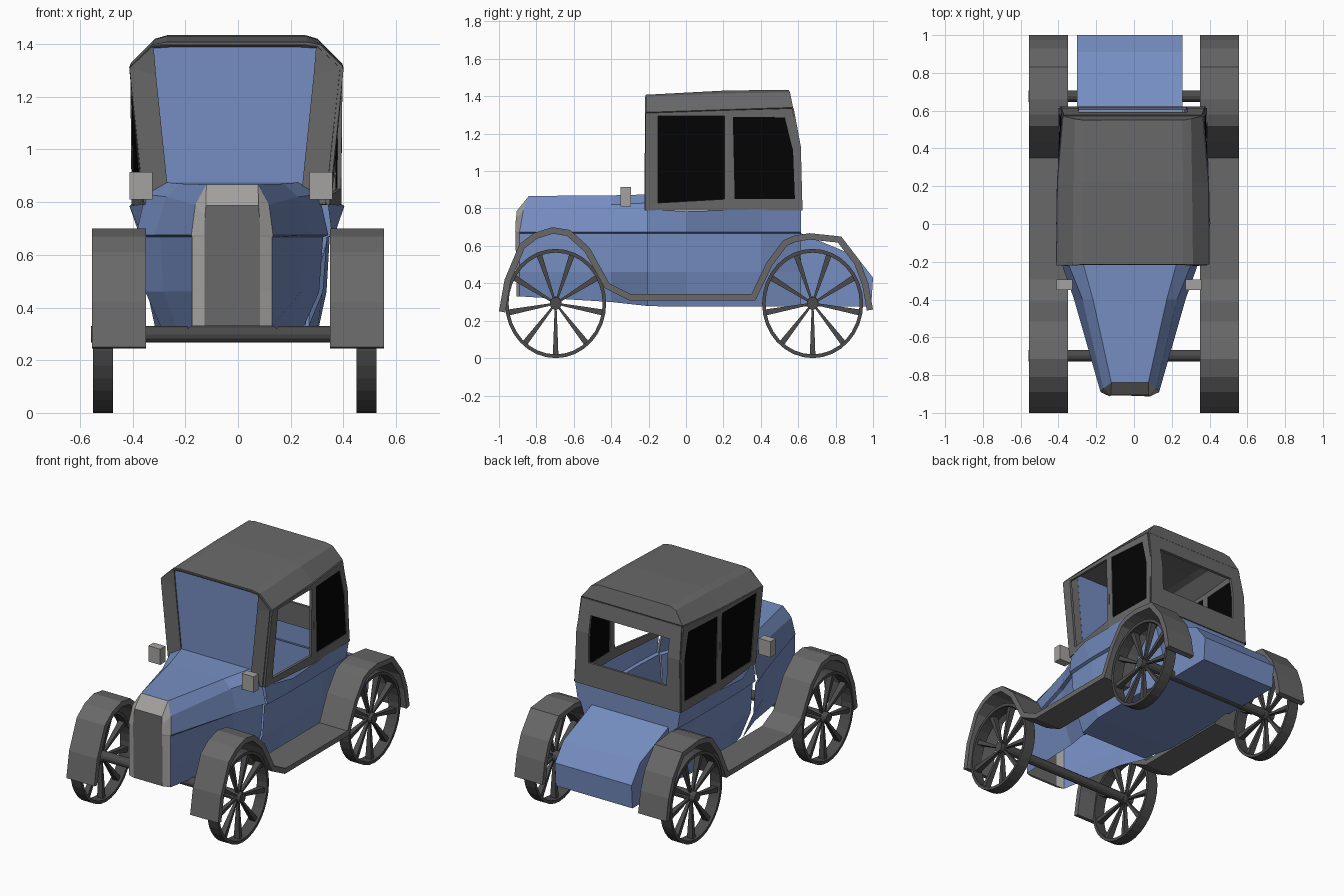
import bpy, bmesh, math
from mathutils import Vector, Matrix

if "Cube" in bpy.data.objects:
    bpy.data.objects.remove(bpy.data.objects["Cube"], do_unlink=True)


def material(name, r, g, b):
    m = bpy.data.materials.new(name)
    m.use_nodes = True
    m.diffuse_color = (r, g, b, 1)
    node = m.node_tree.nodes["Principled BSDF"]
    node.inputs["Base Color"].default_value = (r, g, b, 1)
    node.inputs["Roughness"].default_value = 0.8
    return m


BLUE = material("body_blue", 0.18, 0.27, 0.54)
GREY = material("canvas_grey", 0.14, 0.14, 0.14)
DARK = material("wheel_dark_grey", 0.07, 0.07, 0.07)
LIGHT = material("trim_light_grey", 0.37, 0.36, 0.35)
BLACK = material("window_black", 0.001, 0.001, 0.001)
BODY_X, CAB_X = -0.022, -0.006


def finish(name, bm, mat, x=0.0, thick=0.0, offset=0.0, recalc=True):
    if recalc:
        bmesh.ops.recalc_face_normals(bm, faces=bm.faces)
    mesh = bpy.data.meshes.new(name)
    bm.to_mesh(mesh)
    bm.free()
    mesh.materials.append(mat)
    ob = bpy.data.objects.new(name, mesh)
    ob.location.x = x
    bpy.context.collection.objects.link(ob)
    if thick:
        mod = ob.modifiers.new("thickness", "SOLIDIFY")
        mod.thickness, mod.offset = thick, offset
        mod.use_even_offset = True
    return ob


def bridge(bm, rings, closed=True):
    """Skin a list of point rings with quads and return the vertex rings."""
    vr = [[bm.verts.new(p) for p in ring] for ring in rings]
    n = len(rings[0])
    for a, b in zip(vr, vr[1:]):
        for i in range(n if closed else n - 1):
            j = (i + 1) % n
            bm.faces.new((a[i], a[j], b[j], b[i]))
    return vr


def mirrored(half):
    """Ring from a half outline: +x side as given, then -x side reversed."""
    return [Vector(p) for p in half] + [Vector((-x, y, z)) for x, y, z in reversed(half)]


def at_y(y, pts):
    return [(x, y, z) for x, z in pts]


def loft(name, rings, mat, x, closed=True, start=False, end=False, thick=0.0):
    bm = bmesh.new()
    vr = bridge(bm, rings, closed)
    if start:
        bm.faces.new(vr[0])
    if end:
        bm.faces.new(vr[-1])
    return finish(name, bm, mat, x, thick)


def plate(name, pts, mat, x=0.0, thick=0.008):
    bm = bmesh.new()
    bm.faces.new([bm.verts.new(p) for p in pts])
    return finish(name, bm, mat, x, thick)


def frame(name, outer, inner, mat, x=0.0):
    return loft(name, [outer, inner], mat, x, thick=0.016)


# Bonnet shell, open below: sloping upper sides overhang the lower sides at the belt line
nose = [(0.098, -0.84, 0.867), (0.14, -0.87, 0.79), (0.155, -0.89, 0.675),
        (0.152, -0.89, 0.667), (0.152, -0.89, 0.46), (0.152, -0.89, 0.33)]
bonnet = [
    nose,
    at_y(-0.4, [(0.195, 0.87), (0.25, 0.82), (0.295, 0.675), (0.272, 0.667), (0.262, 0.46), (0.2, 0.3)]),
    at_y(-0.2, [(0.25, 0.875), (0.33, 0.83), (0.365, 0.675), (0.345, 0.667), (0.33, 0.46), (0.25, 0.278)]),
]
loft("bonnet", [mirrored(s[::-1]) for s in bonnet], BLUE, BODY_X, closed=False)

# Hollow tub under the cab, open at the top and bulging beside the doors
tub = [
    at_y(-0.205, [(0.345, 0.795), (0.36, 0.675), (0.34, 0.667), (0.325, 0.46), (0.25, 0.278)]),
    at_y(0.0, [(0.408, 0.785), (0.37, 0.675), (0.352, 0.667), (0.34, 0.46), (0.3, 0.275)]),
    at_y(0.4, [(0.395, 0.795), (0.37, 0.675), (0.35, 0.667), (0.335, 0.46), (0.3, 0.275)]),
    at_y(0.615, [(0.385, 0.795), (0.365, 0.675), (0.345, 0.667), (0.28, 0.46), (0.27, 0.275)]),
]
loft("tub", [mirrored(s) for s in tub], BLUE, -0.004, closed=False, end=True)

# Rear luggage box
profile = [(0.56, 0.69), (0.91, 0.545), (1.0, 0.43), (0.99, 0.275), (0.56, 0.275)]
loft("rear_box", [[(x, y, z) for y, z in profile] for x in (-0.28, 0.28)], BLUE, BODY_X,
     start=True, end=True)

# Radiator: bevelled light surround with a grey core
core = [(0.1, -0.905, 0.787), (0.104, -0.91, 0.74), (0.106, -0.913, 0.675),
        (0.106, -0.912, 0.667), (0.106, -0.908, 0.46), (0.106, -0.905, 0.33)]
radiator = loft("radiator", [mirrored(nose), mirrored(core)], LIGHT, BODY_X, end=True)
radiator.data.materials.append(GREY)
radiator.data.polygons[-1].material_index = 1


# Cab side surface: half width from position along the car and height
def lerp(a, b, t):
    return a + (b - a) * t


def side(s, y, z):
    if y < 0.22:
        t = (y + 0.22) / 0.44
        low, high = lerp(0.345, 0.39, t), lerp(0.4, 0.395, t)
    else:
        t = (y - 0.22) / 0.38
        low, high = lerp(0.39, 0.385, t), lerp(0.395, 0.365, t)
    return (s * lerp(low, high, (z - 0.79) / 0.53), y, z)


front_wall = [(-0.215, 0.79), (0.228, 0.79), (0.228, 1.325), (-0.215, 1.31)]
front_hole = [(-0.15, 0.83), (0.207, 0.85), (0.205, 1.295), (-0.15, 1.295)]
rear_wall = [(0.228, 0.79), (0.615, 0.79), (0.606, 1.13), (0.568, 1.335), (0.228, 1.325)]
rear_hole = [(0.26, 0.85), (0.582, 0.85), (0.572, 1.11), (0.527, 1.287), (0.25, 1.29)]
for s, label in ((-1, "right"), (1, "left")):
    for where, wall, hole in (("front", front_wall, front_hole),
                              ("rear", rear_wall, rear_hole)):
        opening = [side(s, *p) for p in hole]
        frame(f"{label}_{where}_cab_side", [side(s, *p) for p in wall], opening, GREY, CAB_X)
        # the left front window is open
        if (label, where) != ("left", "front"):
            plate(f"{label}_{where}_window", opening, BLACK, CAB_X)

# Cab back with its open window
frame("cab_back",
      mirrored([(0.385, 0.615, 0.79), (0.378, 0.606, 1.13), (0.365, 0.568, 1.335)]),
      mirrored([(0.285, 0.611, 0.94), (0.287, 0.606, 1.13), (0.288, 0.585, 1.24)]), GREY, CAB_X)

# Roof with chamfered eaves, closed at the back
roof = [
    at_y(-0.215, [(0.4, 1.31), (0.315, 1.393), (0.265, 1.402)]),
    at_y(0.22, [(0.395, 1.325), (0.31, 1.41), (0.265, 1.425)]),
    [(0.365, 0.568, 1.335), (0.305, 0.552, 1.415), (0.26, 0.545, 1.428)],
]
loft("roof", [mirrored(r) for r in roof], GREY, CAB_X, closed=False, end=True, thick=0.012)

# Windscreen and its surround
frame("windscreen_frame",
      mirrored(at_y(-0.212, [(0.345, 0.79), (0.4, 1.31), (0.315, 1.393), (0.265, 1.402)])),
      mirrored(at_y(-0.203, [(0.25, 0.80), (0.3, 1.28), (0.309, 1.388), (0.25, 1.394)])),
      GREY, -0.012)
plate("windscreen", mirrored(at_y(-0.198, [(0.26, 0.80), (0.314, 1.395)])), BLUE, -0.014)

# Fenders joined by the running boards
path = [(-1.0, 0.25), (-0.97, 0.42), (-0.89, 0.61), (-0.81, 0.67), (-0.715, 0.7),
        (-0.62, 0.685), (-0.515, 0.59), (-0.41, 0.4), (-0.295, 0.342), (0.35, 0.342),
        (0.43, 0.51), (0.52, 0.63), (0.58, 0.655), (0.66, 0.668), (0.83, 0.65),
        (0.93, 0.52), (0.975, 0.4), (1.0, 0.26)]
for name, x0, x1 in (("right_fender", -0.555, -0.35), ("left_fender", 0.35, 0.555)):
    bm = bmesh.new()
    bridge(bm, [[(x1, y, z) for y, z in path], [(x0, y, z) for y, z in path]], closed=False)
    finish(name, bm, GREY, 0, 0.034, -1, recalc=False)


# Wheels: slightly oval hoop, nine flared spokes and a hub
def wheel(name, x, y):
    bm = bmesh.new()
    R, W, N = 0.292, 0.0375, 32
    rings = []
    for i in range(N + 1):
        a = math.tau * i / N
        rings.append([(w, r * math.cos(a), r * math.sin(a))
                      for w, r in ((-W, R), (W, R), (W, R - 0.02), (-W, R - 0.02))])
    bridge(bm, rings)
    bmesh.ops.remove_doubles(bm, verts=bm.verts, dist=0.0001)
    for i in range(9):
        a = math.tau * i / 9
        m = (Matrix.Rotation(a, 4, "X") @ Matrix.Translation((0, 0, -0.15))
             @ Matrix.Diagonal((1.3, 1, 1, 1)) @ Matrix.Rotation(math.pi / 4, 4, "Z"))
        bmesh.ops.create_cone(bm, cap_ends=True, segments=4, radius1=0.023,
                              radius2=0.008, depth=0.26, matrix=m)
    bmesh.ops.create_cone(bm, cap_ends=True, segments=12, radius1=0.034, radius2=0.034,
                          depth=0.07, matrix=Matrix.Rotation(math.pi / 2, 4, "Y"))
    bmesh.ops.scale(bm, vec=(1, 0.925, 1), verts=bm.verts)
    finish(name, bm, DARK).location = (x, y, R)


for end, y in (("front", -0.697), ("rear", 0.677)):
    wheel(f"{end}_right_wheel", -0.512, y)
    wheel(f"{end}_left_wheel", 0.488, y)
    bm = bmesh.new()
    bmesh.ops.create_cone(bm, cap_ends=True, segments=12, radius1=0.031, radius2=0.031,
                          depth=1.06, matrix=Matrix.Rotation(math.pi / 2, 4, "Y"))
    finish(f"{end}_axle", bm, DARK).location = (-0.028, y, 0.298)

# Side lamps
for name, x in (("right_lamp", -0.368), ("left_lamp", 0.315)):
    bm = bmesh.new()
    bmesh.ops.create_cube(bm, size=1, matrix=Matrix.Diagonal((0.086, 0.054, 0.104, 1)))
    finish(name, bm, LIGHT).location = (x, -0.322, 0.862)
